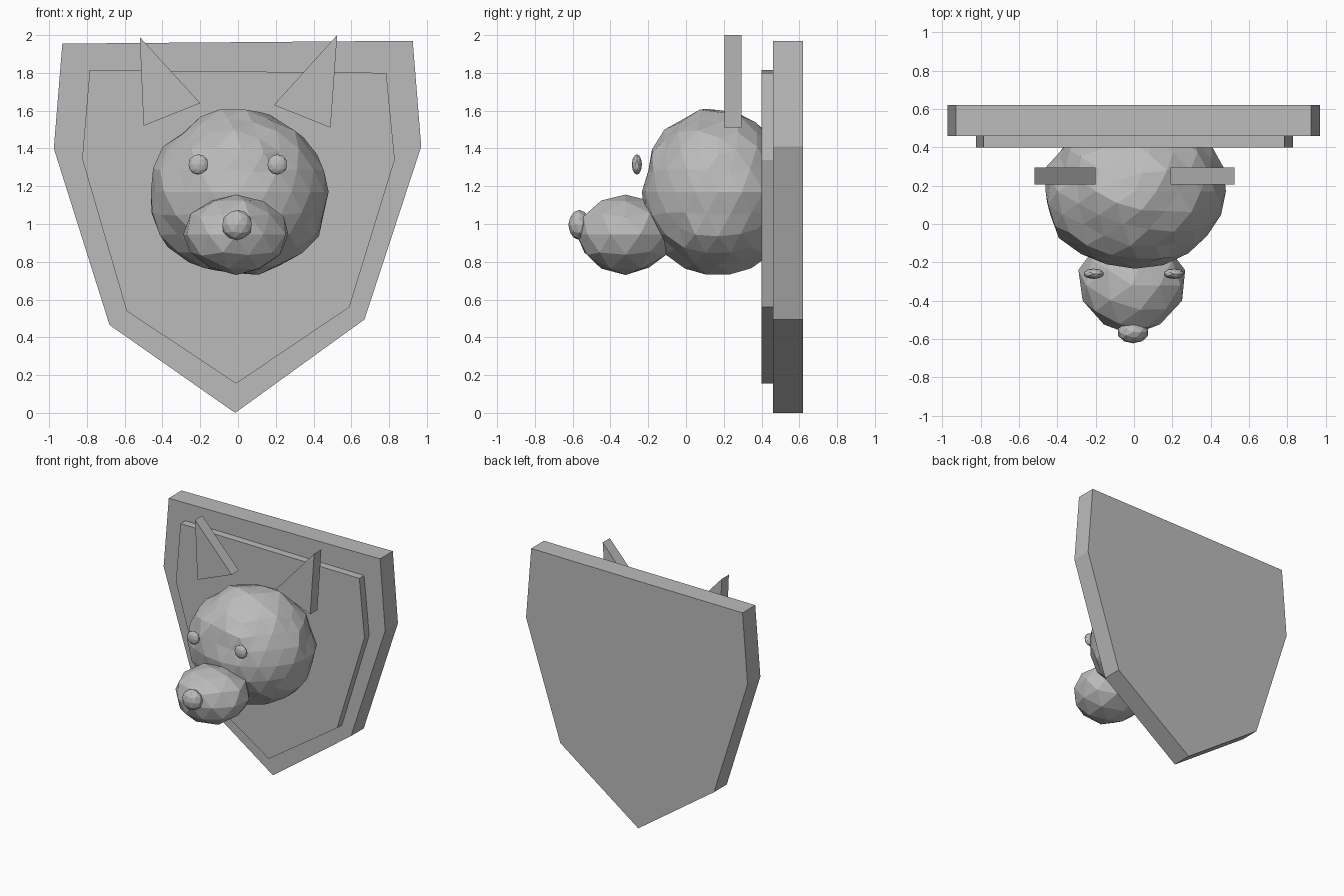
import bpy, bmesh, random
from mathutils import Vector

if "Cube" in bpy.data.objects:
    bpy.data.objects.remove(bpy.data.objects["Cube"])

random.seed(4)

grey = bpy.data.materials.new("plain_grey")
grey.diffuse_color = (0.5, 0.5, 0.5, 1)
grey.use_nodes = True
grey.node_tree.nodes["Principled BSDF"].inputs["Base Color"].default_value = grey.diffuse_color


def finish(name, bm):
    bmesh.ops.recalc_face_normals(bm, faces=bm.faces)
    mesh = bpy.data.meshes.new(name)
    bm.to_mesh(mesh)
    bm.free()
    mesh.materials.append(grey)
    obj = bpy.data.objects.new(name, mesh)
    bpy.context.collection.objects.link(obj)
    return obj


def slab(name, outline, y0, y1):
    """Extrude an x-z outline from y0 back to y1."""
    bm = bmesh.new()
    face = bm.faces.new([bm.verts.new((x, y0, z)) for x, z in outline])
    side = bmesh.ops.extrude_face_region(bm, geom=[face])["geom"]
    verts = [v for v in side if isinstance(v, bmesh.types.BMVert)]
    bmesh.ops.translate(bm, vec=(0, y1 - y0, 0), verts=verts)
    return finish(name, bm)


def lump(name, centre, radii, level, rough=0.0, shape=None):
    """Faceted ellipsoid with slightly uneven points."""
    bm = bmesh.new()
    bmesh.ops.create_icosphere(bm, subdivisions=level, radius=1)
    for v in bm.verts:
        p = v.co * (1 + random.uniform(-rough, rough))
        if shape:
            p = shape(p)
        v.co = Vector(c + r * k for c, r, k in zip(centre, radii, p))
    return finish(name, bm)


# Wall shield: thick back board and thin raised panel
slab("back_board", [(-0.93, 1.955), (0.925, 1.97), (0.97, 1.41), (0.67, 0.495),
                    (-0.015, 0), (-0.68, 0.465), (-0.975, 1.40)], 0.46, 0.62)
slab("raised_panel", [(-0.785, 1.815), (0.785, 1.80), (0.83, 1.34), (0.59, 0.56),
                      (-0.01, 0.155), (-0.59, 0.54), (-0.825, 1.345)], 0.40, 0.46)

# Ears
slab("left_ear", [(-0.52, 1.99), (-0.2, 1.64), (-0.5, 1.52)], 0.205, 0.295)
slab("right_ear", [(0.525, 2.0), (0.49, 1.51), (0.19, 1.63)], 0.205, 0.295)


# Head, with the cheeks a little fuller than the crown
def cheeks(p):
    return Vector((p.x * (1 - 0.06 * p.z), p.y, p.z))


lump("head", (0.005, 0.17, 1.17), (0.475, 0.40, 0.44), 3, 0.035, cheeks)


# Muzzle, tapering towards the nose
def taper(p):
    return Vector((p.x * (1 + 0.12 * p.y), p.y, p.z))


lump("muzzle", (-0.01, -0.32, 0.945), (0.28, 0.255, 0.21), 2, 0.025, taper)
lump("nose", (-0.005, -0.565, 0.995), (0.082, 0.058, 0.08), 2)

# Eyes, thin discs standing in front of the face
for name, x in (("left_eye", -0.21), ("right_eye", 0.208)):
    lump(name, (x, -0.26, 1.315), (0.054, 0.027, 0.054), 2)
